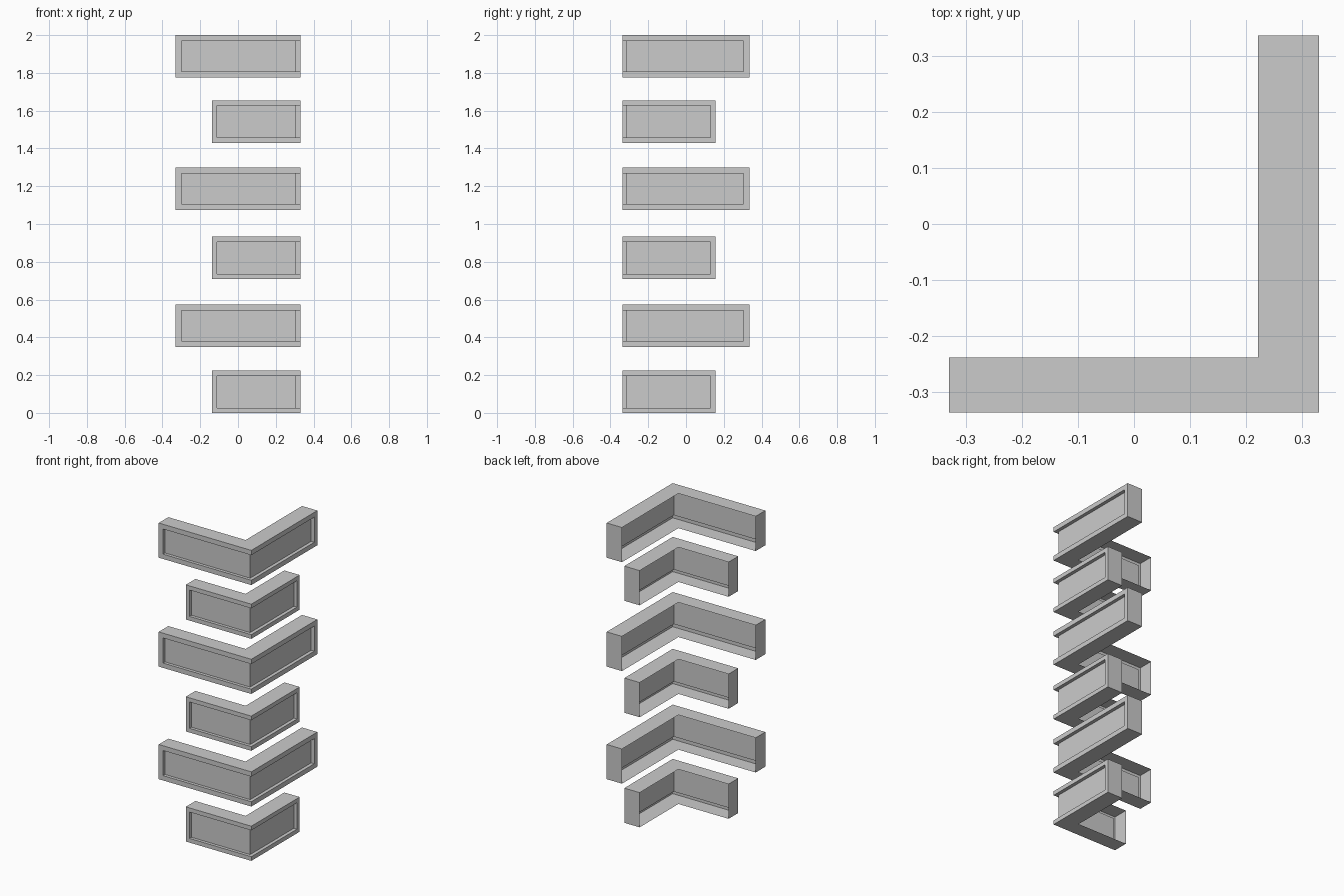
import bpy, bmesh

if "Cube" in bpy.data.objects:
    bpy.data.objects.remove(bpy.data.objects["Cube"])

XO, YO = 0.33, -0.336     # shared outer corner
XI, YI = 0.221, -0.238    # inner (open) side of the L
DX, DY = 0.022, 0.02      # recess depth on each outer side
H = 0.2235                # block height


def corner_block(name, x0, y1, z0, m):
    """L-shaped hollow block, open at the back, with a recess wrapping the corner."""
    bm = bmesh.new()
    z1, a, b = z0 + H, z0 + m, z0 + H - m

    def face(pts):
        bm.faces.new([bm.verts.new(p) for p in pts])

    def wall(path, lo, hi):
        for p, q in zip(path, path[1:]):
            face([(*p, lo), (*q, lo), (*q, hi), (*p, hi)])

    def flat(path, z, up):
        face([(*p, z) for p in (path if up else path[::-1])])

    A, B, C, D, E = (x0, YO), (x0 + m, YO), (XO, YO), (XO, y1 - m), (XO, y1)
    recess = [(x0 + m, YO + DY), (XO - DX, YO + DY), (XO - DX, y1 - m)]
    end_x, end_y = (x0, YI), (XI, y1)

    # top and bottom plates, split at the corner diagonal
    for z, up in ((z0, False), (z1, True)):
        flat([A, B, C, (XI, YI), end_x], z, up)
        flat([C, D, E, end_y, (XI, YI)], z, up)
    # end caps
    wall([end_x, A], z0, z1)
    wall([E, end_y], z0, z1)
    # raised frame
    wall([A, B, C, D, E], z0, a)
    wall([A, B, C, D, E], b, z1)
    wall([A, B], a, b)
    wall([D, E], a, b)
    # sunken panel with its reveals
    wall([B] + recess + [D], a, b)
    for z, up in ((a, True), (b, False)):
        flat([B, C, recess[1], recess[0]], z, up)
        flat([C, D, recess[2], recess[1]], z, up)

    bmesh.ops.remove_doubles(bm, verts=bm.verts, dist=1e-5)
    mesh = bpy.data.meshes.new(name)
    bm.to_mesh(mesh)
    bm.free()
    bpy.context.collection.objects.link(bpy.data.objects.new(name, mesh))


# alternating short and long blocks, bottom to top
for i, z in enumerate((0.0, 0.35, 0.709, 1.075, 1.43, 2 - H)):
    if i % 2:
        corner_block(f"long_corner_block_{i + 1}", -0.33, 0.336, z, 0.031)
    else:
        corner_block(f"short_corner_block_{i + 1}", -0.137, 0.156, z, 0.027)
